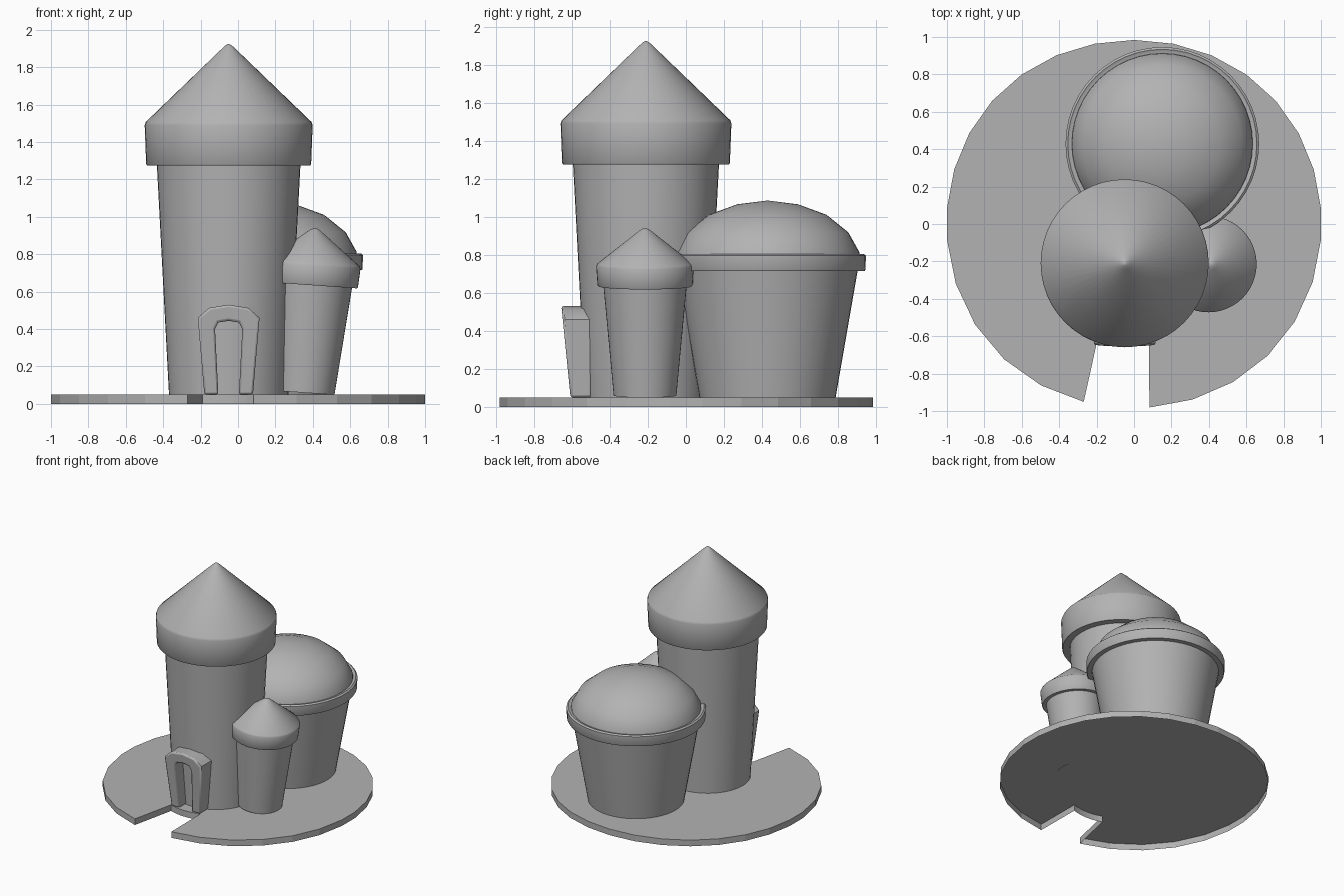
import bpy, bmesh, math
from mathutils import Matrix

cube = bpy.data.objects.get("Cube")
if cube:
    bpy.data.objects.remove(cube, do_unlink=True)

stone = bpy.data.materials.new("grey stone")
stone.use_nodes = True
COLOR = (0.45, 0.45, 0.45, 1)
stone.diffuse_color = COLOR
stone.node_tree.nodes["Principled BSDF"].inputs["Base Color"].default_value = COLOR
GROUND = 0.05


def finish(name, bm, smooth=True):
    bmesh.ops.recalc_face_normals(bm, faces=bm.faces[:])
    mesh = bpy.data.meshes.new(name)
    bm.to_mesh(mesh)
    bm.free()
    mesh.materials.append(stone)
    obj = bpy.data.objects.new(name, mesh)
    bpy.context.collection.objects.link(obj)
    if smooth:
        bpy.ops.object.select_all(action='DESELECT')
        obj.select_set(True)
        bpy.context.view_layer.objects.active = obj
        bpy.ops.object.shade_smooth_by_angle(angle=math.radians(35))
    return obj


def lathe(name, profile, x, y, lean=0.0, sides=48):
    """Spin a profile of (radius, height) points around a vertical axis."""
    bm = bmesh.new()
    verts = [bm.verts.new((r, 0, z)) for r, z in profile]
    edges = [bm.edges.new(pair) for pair in zip(verts, verts[1:])]
    bmesh.ops.spin(bm, geom=verts + edges, cent=(0, 0, 0), axis=(0, 0, 1),
                   angle=math.tau, steps=sides)
    bmesh.ops.remove_doubles(bm, verts=bm.verts[:], dist=0.0005)
    bm.transform(Matrix.Translation((x, y, 0)) @ Matrix.Rotation(lean, 4, 'Y'))
    return finish(name, bm)


# Round ground slab, open below, with an entrance gap ending in an arc at the door
TOWER = (-0.05, -0.21)
angles = [-85.3 + 13.4 * i for i in range(7)]
angles += [5 + 12.14 * i for i in range(15)]
angles += [185 + 13.9 * i for i in range(6)]
outline = []
for a in map(math.radians, angles):
    bulge = 1 + 0.01 * math.sin(2 * a) ** 2
    outline.append((math.cos(a) * 1.003 * bulge, math.sin(a) * 0.984 * bulge))
for i in range(9):
    a = math.radians(250 + i * 4.8)
    outline.append((TOWER[0] + 0.41 * math.cos(a), TOWER[1] + 0.41 * math.sin(a)))
bm = bmesh.new()
slab = bm.faces.new([bm.verts.new((x, y, GROUND)) for x, y in outline])
skirt = bmesh.ops.extrude_edge_only(bm, edges=bm.edges[:])["geom"]
bmesh.ops.translate(bm, vec=(0, 0, -GROUND),
                    verts=[g for g in skirt if isinstance(g, bmesh.types.BMVert)])
finish("ground_slab", bm, smooth=False)

# Main tower with its overhanging conical roof
lathe("main_tower_wall", [(0.319, GROUND), (0.385, 1.3), (0, 1.3)], *TOWER)
lathe("main_tower_roof", [(0, 1.275), (0.436, 1.275), (0.441, 1.282), (0.449, 1.49),
                          (0.443, 1.507), (0.035, 1.9), (0.015, 1.918), (0, 1.925)],
      *TOWER)

# Small side turret, leaning outward
LEAN = math.radians(4)
turret = (0.347, -0.215, LEAN)
lathe("turret_wall", [(0.165, GROUND + 0.01), (0.22, 0.65), (0, 0.65)], *turret)
lathe("turret_roof", [(0, 0.636), (0.246, 0.636), (0.25, 0.642), (0.257, 0.743),
                      (0.251, 0.755), (0.03, 0.929), (0.012, 0.939), (0, 0.942)], *turret)

# Wide domed building: wall, rim and dome
hall = (0.151, 0.429)
lathe("hall_wall", [(0.358, GROUND), (0.478, 0.74), (0, 0.74)], *hall)
lathe("hall_rim", [(0, 0.715), (0.511, 0.715), (0.515, 0.722), (0.517, 0.795),
                   (0.505, 0.805), (0.49, 0.798), (0, 0.798)], *hall)
lathe("hall_dome", [(0, 0.78), (0.485, 0.78), (0.482, 0.815), (0.425, 0.917),
                    (0.31, 1.01), (0.16, 1.065), (0, 1.085)], *hall)

# Door arch: a flared frame whose front face leans outward, with softened edges
outer = [(-0.13, GROUND), (-0.165, 0.46), (-0.105, 0.513), (0, 0.53)]
inner = [(-0.055, GROUND), (-0.073, 0.4), (-0.055, 0.435), (0, 0.444)]


def mirrored(half):
    return half + [(-x, z) for x, z in reversed(half[:-1])]


bm = bmesh.new()
rows = []
for (ox, oz), (ix, iz) in zip(mirrored(outer), mirrored(inner)):
    corners = [(ox, oz, True), (ix, iz, True), (ix, iz, False), (ox, oz, False)]
    rows.append([bm.verts.new((TOWER[0] + x, -0.602 - 0.1 * z if front else -0.495, z))
                 for x, z, front in corners])
for a, b in zip(rows, rows[1:]):
    for i in range(4):
        j = (i + 1) % 4
        bm.faces.new((a[i], a[j], b[j], b[i]))
bm.faces.new(rows[0])
bm.faces.new(rows[-1])
arch = finish("door_arch", bm)
bevel = arch.modifiers.new("soft_edges", 'BEVEL')
bevel.width = 0.012
bevel.segments = 2
bevel.limit_method = 'ANGLE'
bevel.angle_limit = math.radians(60)
